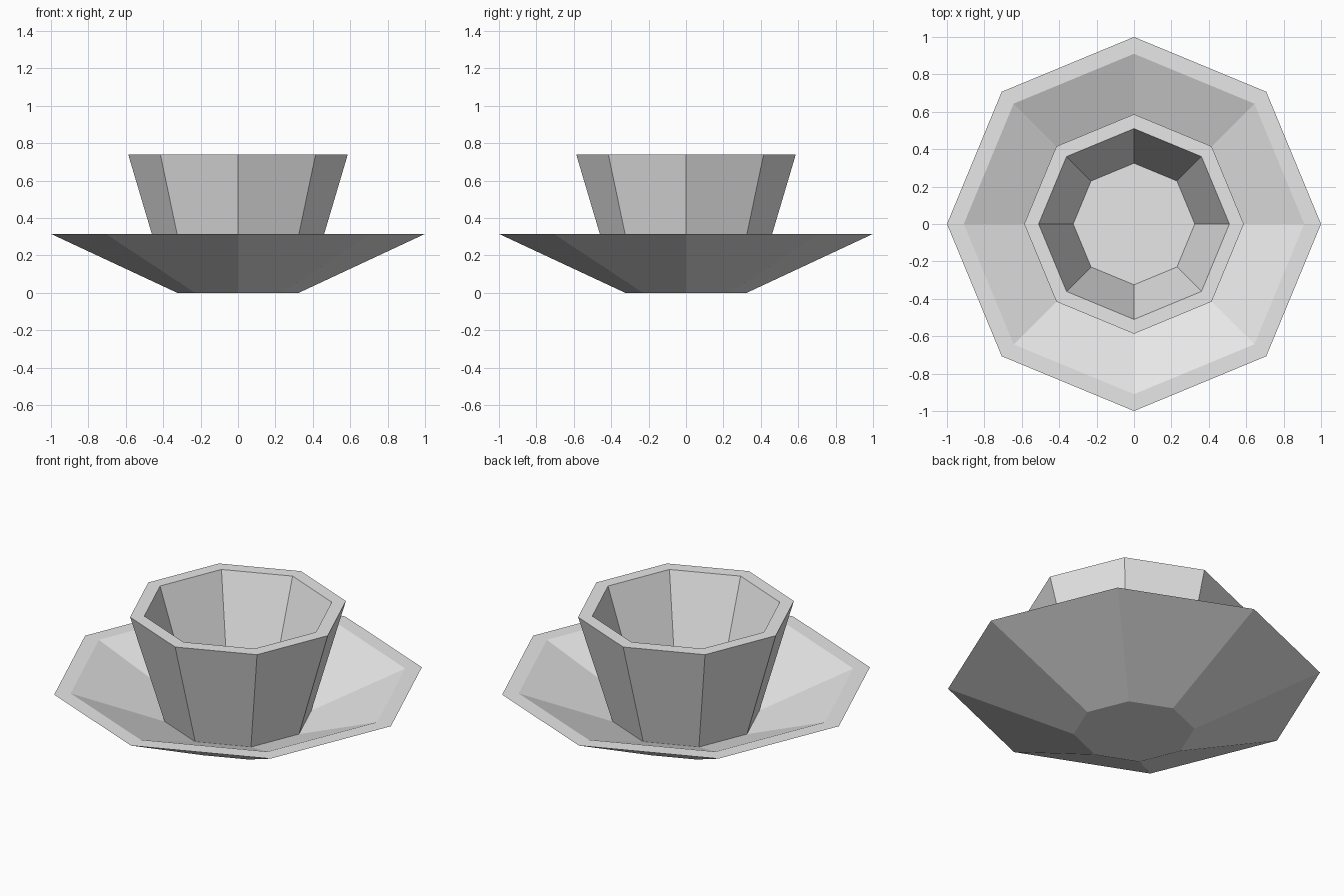
import bpy
import bmesh
from math import cos, sin, tau

cube = bpy.data.objects.get("Cube")
if cube:
    bpy.data.objects.remove(cube, do_unlink=True)

SIDES = 8

# Single plain ceramic colour
ceramic = bpy.data.materials.new("pale_grey_ceramic")
ceramic.use_nodes = True
colour = (0.8, 0.8, 0.8, 1)
ceramic.diffuse_color = colour
ceramic.node_tree.nodes["Principled BSDF"].inputs["Base Color"].default_value = colour


def faceted_vessel(name, profile):
    """Join octagonal rings, from the underside round to the inner floor."""
    bm = bmesh.new()
    rings = [[bm.verts.new((r * cos(tau * i / SIDES), r * sin(tau * i / SIDES), z))
              for i in range(SIDES)] for r, z in profile]
    for low, high in zip(rings, rings[1:]):
        for i in range(SIDES):
            j = (i + 1) % SIDES
            bm.faces.new((low[i], low[j], high[j], high[i]))
    bm.faces.new(rings[0][::-1])
    bm.faces.new(rings[-1])
    bmesh.ops.recalc_face_normals(bm, faces=bm.faces)
    mesh = bpy.data.meshes.new(name)
    bm.to_mesh(mesh)
    bm.free()
    mesh.materials.append(ceramic)
    obj = bpy.data.objects.new(name, mesh)
    bpy.context.collection.objects.link(obj)
    return obj


# Saucer: foot, outer edge, inner edge of rim, well
faceted_vessel("saucer", [(0.325, 0), (1, 0.315), (0.91, 0.315), (0.4, 0.108)])

# Cup: base set into the saucer, flared wall, rim, inner floor
faceted_vessel("cup", [(0.397, 0.1), (0.587, 0.74), (0.51, 0.74), (0.325, 0.18)])
